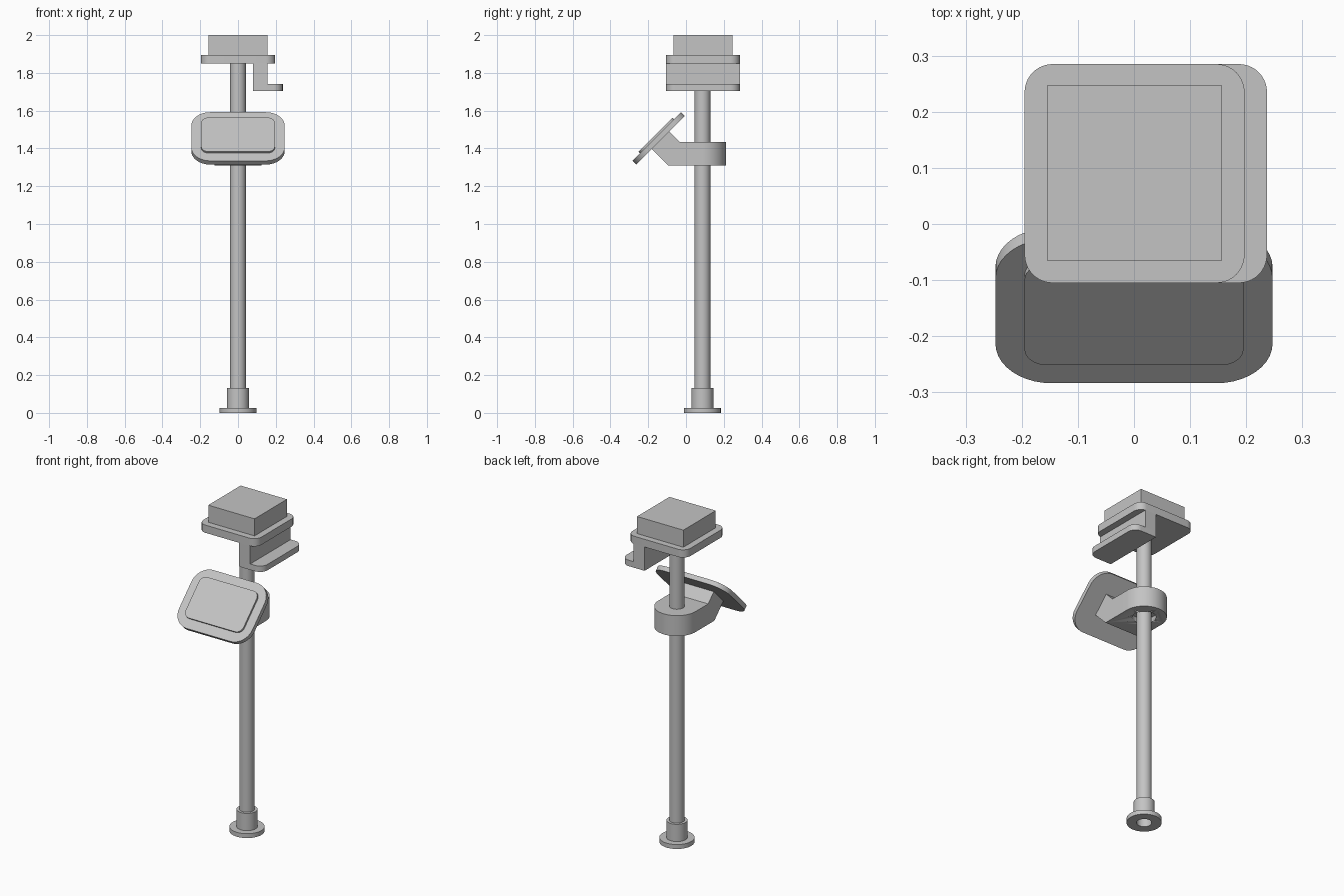
import bpy, bmesh, math
from mathutils import Matrix, Vector

cube = bpy.data.objects.get("Cube")
if cube:
    bpy.data.objects.remove(cube, do_unlink=True)

# Single material
GREY = (0.55, 0.55, 0.55, 1)
grey = bpy.data.materials.new("grey metal")
grey.use_nodes = True
grey.diffuse_color = GREY
grey.node_tree.nodes["Principled BSDF"].inputs["Base Color"].default_value = GREY

POLE_Y = 0.087
POLE_R = 0.042


def finish(name, bm):
    """Turn a bmesh into a shaded, coloured object."""
    bmesh.ops.recalc_face_normals(bm, faces=bm.faces)
    mesh = bpy.data.meshes.new(name)
    bm.to_mesh(mesh)
    bm.free()
    mesh.materials.append(grey)
    obj = bpy.data.objects.new(name, mesh)
    bpy.context.collection.objects.link(obj)
    bpy.ops.object.select_all(action="DESELECT")
    obj.select_set(True)
    bpy.context.view_layer.objects.active = obj
    bpy.ops.object.shade_smooth_by_angle(angle=math.radians(30))
    return obj


def round_upright_edges(bm, radius, segments, keep):
    """Round the edges parallel to z whose midpoint passes the keep rule."""
    edges = [e for e in bm.edges
             if (e.verts[0].co.xy - e.verts[1].co.xy).length < 1e-5
             and keep((e.verts[0].co + e.verts[1].co) / 2)]
    bmesh.ops.bevel(bm, geom=edges, offset=radius, offset_type="OFFSET",
                    segments=segments, profile=0.5, affect="EDGES",
                    clamp_overlap=False)


def box(name, size, centre, radius=0, tilt=0, keep=lambda p: True):
    bm = bmesh.new()
    bmesh.ops.create_cube(bm, size=1)
    bmesh.ops.scale(bm, vec=size, verts=bm.verts)
    if radius:
        round_upright_edges(bm, radius, 10, keep)
    bm.transform(Matrix.Translation(centre) @ Matrix.Rotation(tilt, 4, "X"))
    return finish(name, bm)


def lathe(name, profile, closed=False):
    """Spin a radius/height profile around the pole axis."""
    bm = bmesh.new()
    verts = [bm.verts.new((r, 0, z)) for r, z in profile]
    pairs = list(zip(verts, verts[1:]))
    if closed:
        pairs.append((verts[-1], verts[0]))
    edges = [bm.edges.new(p) for p in pairs]
    bmesh.ops.spin(bm, geom=verts + edges, cent=(0, 0, 0), axis=(0, 0, 1),
                   angle=math.tau, steps=48, use_duplicate=False)
    bmesh.ops.remove_doubles(bm, verts=bm.verts, dist=1e-5)
    bm.transform(Matrix.Translation((0, POLE_Y, 0)))
    return finish(name, bm)


# Pole and its flanged foot socket
lathe("pole", [(0, 0.08), (POLE_R, 0.08), (POLE_R, 1.85), (0, 1.85)])
lathe("base_flange", [(POLE_R, 0), (0.097, 0), (0.097, 0.027), (0.058, 0.027),
                      (0.058, 0.132), (POLE_R, 0.132)], closed=True)

# Clamp arm: side profile extruded across x, rounded around the pole
ARM_HALF = 0.125
profile = [(-0.095, 1.31), (0.212, 1.31), (0.212, 1.435), (-0.035, 1.435),
           (-0.09, 1.49), (-0.183, 1.398)]
bm = bmesh.new()
face = bm.faces.new([bm.verts.new((-ARM_HALF, y, z)) for y, z in profile])
side = bmesh.ops.extrude_face_region(bm, geom=[face])["geom"]
bmesh.ops.translate(bm, vec=(2 * ARM_HALF, 0, 0),
                    verts=[g for g in side if isinstance(g, bmesh.types.BMVert)])
round_upright_edges(bm, ARM_HALF - 0.0005, 20, lambda p: p.y > 0.2)
arm = finish("clamp_arm", bm)

# Recess under the clamp
cutter = lathe("recess_cutter", [(0, 1.25), (0.066, 1.25), (0.066, 1.34), (0, 1.34)])
cutter.hide_render = True
cut = arm.modifiers.new("recess", "BOOLEAN")
cut.operation = "DIFFERENCE"
cut.solver = "EXACT"
cut.object = cutter
bpy.context.view_layer.objects.active = arm
bpy.ops.object.modifier_apply(modifier=cut.name)
bpy.data.objects.remove(cutter, do_unlink=True)

# Tilted panel with a raised screen
TILT = math.radians(45)
normal = Vector((0, -1, 1)).normalized()
face_centre = Vector((0, -0.155, 1.463))
box("panel", (0.494, 0.364, 0.028), face_centre - normal * 0.014, 0.1, TILT)
box("screen", (0.39, 0.255, 0.016), face_centre + normal * 0.004 + Vector((0, 0.002, 0.002)),
    0.04, TILT)

# Top plate, head block and hooked side bracket
HEAD_Y = 0.09
box("top_plate", (0.392, 0.39, 0.047), (0.001, HEAD_Y, 1.8725), 0.05)
box("head_block", (0.312, 0.312, 0.104), (0.001, HEAD_Y + 0.001, 1.948))
box("bracket_wall", (0.076, 0.39, 0.11), (0.118, HEAD_Y, 1.795))
box("bracket_foot", (0.157, 0.39, 0.036), (0.1585, HEAD_Y, 1.722), 0.05,
    keep=lambda p: p.x > 0)
